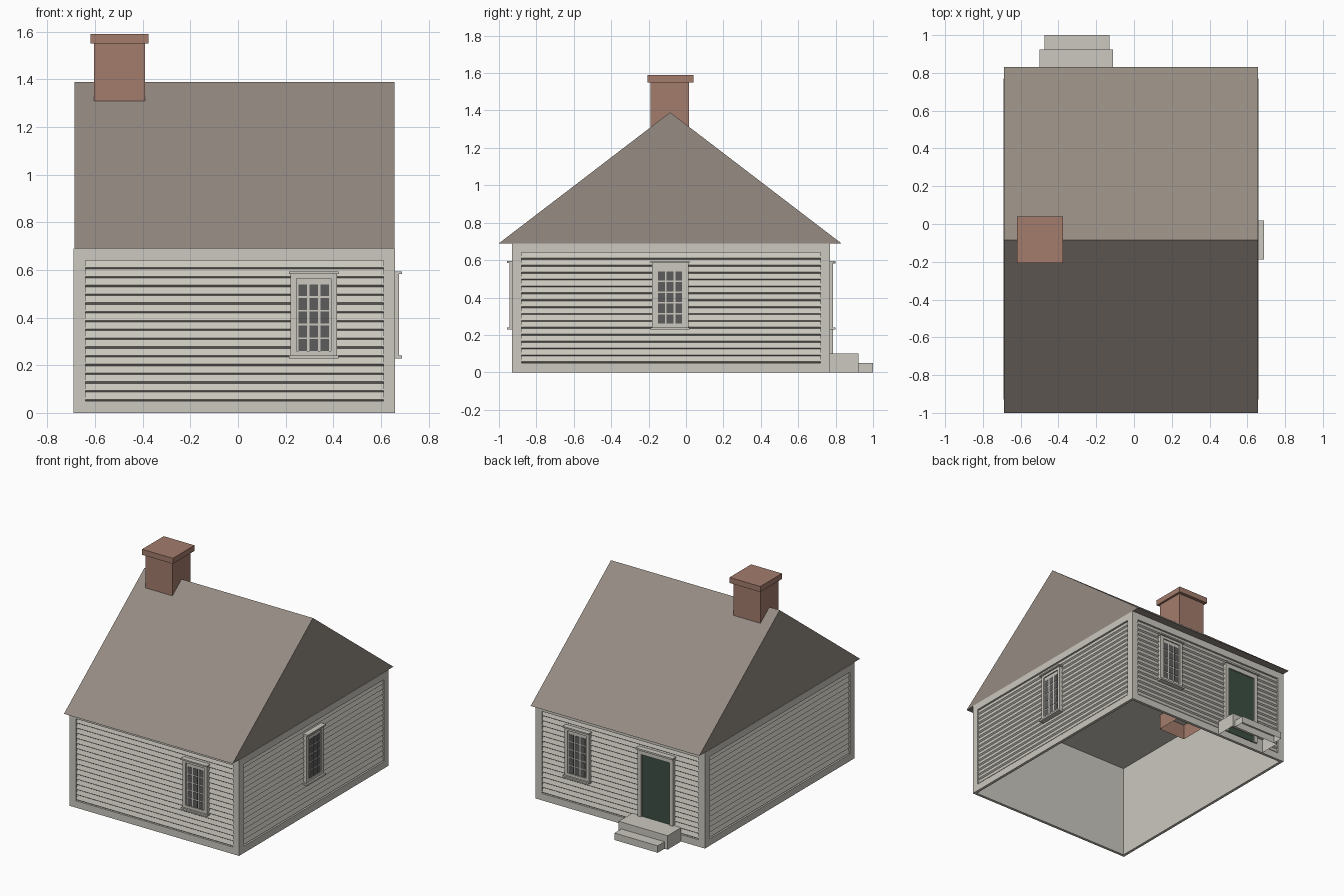
import bpy, bmesh, math
from mathutils import Matrix, Vector

cube = bpy.data.objects.get("Cube")
if cube:
    bpy.data.objects.remove(cube, do_unlink=True)


def material(name, r, g, b):
    m = bpy.data.materials.new(name)
    m.use_nodes = True
    m.diffuse_color = (r, g, b, 1)
    m.node_tree.nodes["Principled BSDF"].inputs["Base Color"].default_value = (r, g, b, 1)
    return m


SIDING = material("pale_siding", 0.60, 0.58, 0.52)
SHINGLE = material("brown_shingle", 0.30, 0.26, 0.225)
BRICK = material("red_brick", 0.37, 0.20, 0.15)
GLASS = material("dark_glass", 0.105, 0.107, 0.105)
GREEN = material("dark_green", 0.045, 0.078, 0.058)


def finish(name, bm, mat, place=Matrix()):
    bm.transform(place)
    mesh = bpy.data.meshes.new(name)
    bm.to_mesh(mesh)
    bm.free()
    mesh.materials.append(mat)
    obj = bpy.data.objects.new(name, mesh)
    bpy.context.collection.objects.link(obj)


def boxes(name, spans, mat, place=Matrix(), open_bottom=False):
    """One object from boxes given as (x0, x1, y0, y1, z0, z1)."""
    bm = bmesh.new()
    for x0, x1, y0, y1, z0, z1 in spans:
        centre = Vector((x0 + x1, y0 + y1, z0 + z1)) / 2
        size = Matrix.Diagonal((x1 - x0, y1 - y0, z1 - z0, 1))
        bmesh.ops.create_cube(bm, size=1, matrix=Matrix.Translation(centre) @ size)
    if open_bottom:
        bm.normal_update()
        low = [f for f in bm.faces if f.normal.z < -0.9]
        bmesh.ops.delete(bm, geom=low, context='FACES')
    finish(name, bm, mat, place)


def extrude_profile(name, points, x0, x1, mat, place=Matrix(), closed=False):
    """Sweep a (y, z) profile along x."""
    bm = bmesh.new()
    a = [bm.verts.new((x0, y, z)) for y, z in points]
    b = [bm.verts.new((x1, y, z)) for y, z in points]
    n = len(points)
    for i in range(n if closed else n - 1):
        j = (i + 1) % n
        bm.faces.new((a[i], b[i], b[j], a[j]))
    if closed:
        bm.faces.new(a)
        bm.faces.new(b)
        bmesh.ops.recalc_face_normals(bm, faces=bm.faces)
    finish(name, bm, mat, place)


def frame(w, h0, h1, t, y0, y1, u=0):
    """Four boards around an opening of outer half width w."""
    return [(u - w, u - w + t, y0, y1, h0, h1), (u + w - t, u + w, y0, y1, h0, h1),
            (u - w + t, u + w - t, y0, y1, h0, h0 + t),
            (u - w + t, u + w - t, y0, y1, h1 - t, h1)]


CX, CY = -0.015, -0.08           # middle of the house
HALF_X, HALF_Y, EAVE = 0.675, 0.85, 0.69
TRIM, BOARDS = 0.05, 16


def wall(side, half, place):
    # corner boards and rails, with a plain inner lining
    boxes(side + "_wall_trim", frame(half, 0, EAVE, TRIM, 0, 0.02), SIDING, place)
    boxes(side + "_wall_lining", [(-half + 0.01, half - 0.01, 0.017, 0.02, 0, EAVE)], SIDING, place)
    # overlapping clapboards
    pitch = (EAVE - 2 * TRIM) / BOARDS
    profile = []
    for i in range(BOARDS):
        z = TRIM + i * pitch
        profile += [(0.014, z), (0.004, z + 0.007)]
    profile.append((0.014, EAVE - TRIM))
    extrude_profile(side + "_clapboards", profile, TRIM - half, half - TRIM, SIDING, place)


def window(side, u, place):
    casing = frame(0.098, 0.235, 0.59, 0.025, -0.015, 0.016, u)
    casing += [(u - 0.104, u + 0.104, -0.028, 0.01, 0.584, 0.594),
               (u - 0.104, u + 0.104, -0.028, 0.01, 0.228, 0.24)]
    boxes(side + "_window_casing", casing, SIDING, place)
    boxes(side + "_window_sash", [(u - 0.075, u + 0.075, -0.007, 0.016, 0.24, 0.57)], SIDING, place)
    panes = []
    for col in (-1, 0, 1):
        for row in range(5):
            x, z = u + col * 0.046, 0.285 + row * 0.0575
            panes.append((x - 0.018, x + 0.018, -0.009, -0.006, z - 0.025, z + 0.025))
    boxes(side + "_window_panes", panes, GLASS, place)


# Four walls, each built facing -y and turned into position
sides = {"front": (0, HALF_X, HALF_Y), "right": (90, HALF_Y, HALF_X),
         "back": (180, HALF_X, HALF_Y), "left": (-90, HALF_Y, HALF_X)}
places = {}
for side, (angle, half, out) in sides.items():
    places[side] = (Matrix.Translation((CX, CY, 0)) @ Matrix.Rotation(math.radians(angle), 4, 'Z')
                    @ Matrix.Translation((0, -out, 0)))
    wall(side, half, places[side])

for side, u in (("front", 0.333), ("right", -0.005), ("back", -0.337)):
    window(side, u, places[side])

# Back door with casing and head moulding
D = 0.29
boxes("door_casing", [(D - 0.14, D - 0.115, -0.015, 0.016, 0.05, 0.585),
                      (D + 0.115, D + 0.14, -0.015, 0.016, 0.05, 0.585),
                      (D - 0.115, D + 0.115, -0.015, 0.016, 0.55, 0.585),
                      (D - 0.148, D + 0.148, -0.028, 0.01, 0.582, 0.594)], SIDING, places["back"])
boxes("door", [(D - 0.115, D + 0.115, -0.004, 0.016, 0.05, 0.55)], GREEN, places["back"])

# Doorsteps
boxes("upper_step", [(-0.5, -0.11, 0.77, 0.923, 0, 0.1)], SIDING, open_bottom=True)
boxes("lower_step", [(-0.475, -0.13, 0.923, 1.0, 0, 0.05)], SIDING, open_bottom=True)

# Gable roof and ceiling
extrude_profile("roof", [(-1.0, EAVE), (0.83, EAVE), (-0.085, 1.39)],
                -0.687, 0.657, SHINGLE, closed=True)
boxes("ceiling", [(-0.675, 0.645, -0.915, 0.755, 0.68, 0.686)], SIDING)

# Chimney
boxes("chimney", [(-0.605, -0.39, -0.19, 0.017, 0.57, 1.56)], BRICK, open_bottom=True)
boxes("chimney_cap", [(-0.62, -0.375, -0.206, 0.04, 1.55, 1.59)], BRICK)
